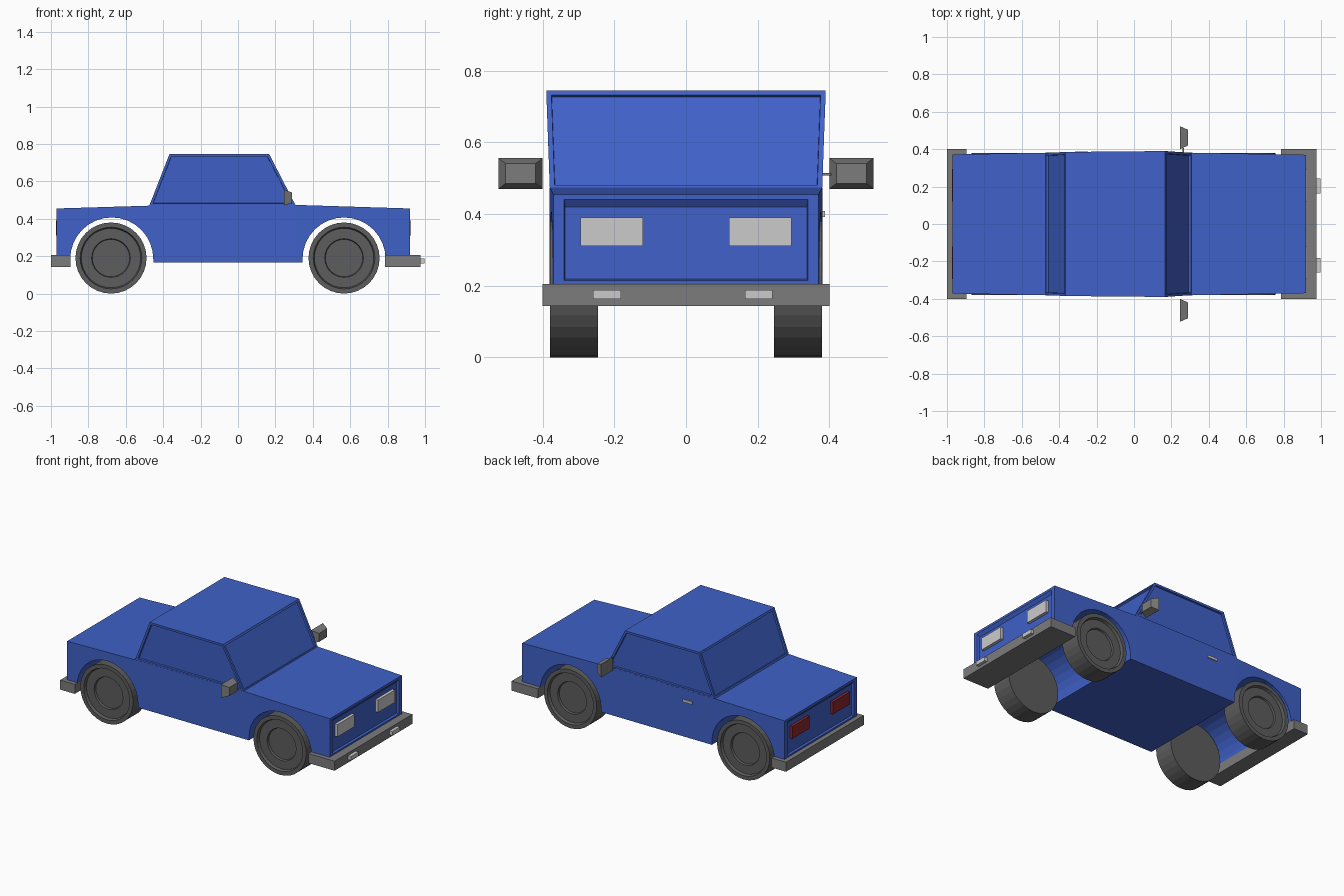
import bpy, bmesh, math
from mathutils import Matrix

if "Cube" in bpy.data.objects:
    bpy.data.objects.remove(bpy.data.objects["Cube"])


def material(name, rgb):
    m = bpy.data.materials.new(name)
    m.diffuse_color = (*rgb, 1)
    m.use_nodes = True
    m.node_tree.nodes["Principled BSDF"].inputs["Base Color"].default_value = m.diffuse_color
    return m


BLUE = material("blue_paint", (0.05, 0.12, 0.58))
RED = material("red_lens", (0.25, 0.02, 0.03))
GREY = material("trim_grey", (0.2, 0.2, 0.2))
DARK = material("tyre_grey", (0.11, 0.11, 0.11))


def finish(bm, name, mat=None):
    bm.normal_update()
    me = bpy.data.meshes.new(name)
    bm.to_mesh(me)
    bm.free()
    ob = bpy.data.objects.new(name, me)
    bpy.context.collection.objects.link(ob)
    if mat:
        me.materials.append(mat)
    return ob


def inset(bm, face, thickness, depth=0.0):
    bm.normal_update()
    bmesh.ops.inset_individual(bm, faces=[face], thickness=thickness, depth=depth,
                               use_even_offset=True)


def box(name, x, y, z, mat=None):
    bm = bmesh.new()
    size = [b - a for a, b in (x, y, z)]
    mid = [(a + b) / 2 for a, b in (x, y, z)]
    bmesh.ops.create_cube(bm, size=1, matrix=Matrix.Translation(mid) @ Matrix.Diagonal((*size, 1)))
    return finish(bm, name, mat)


def extrude_profile(points, width):
    bm = bmesh.new()
    f = bm.faces.new([bm.verts.new((x, -width, z)) for x, z in points])
    r = bmesh.ops.extrude_face_region(bm, geom=[f])
    verts = [v for v in r["geom"] if isinstance(v, bmesh.types.BMVert)]
    bmesh.ops.translate(bm, verts=verts, vec=(0, 2 * width, 0))
    bmesh.ops.recalc_face_normals(bm, faces=bm.faces)
    return bm


def arch(cx, flip):
    pts = [(cx + 0.222 * math.cos(math.pi * i / 16), 0.185 + 0.222 * math.sin(math.pi * i / 16))
           for i in range(16, -1, -1)]
    inner = (cx + 0.222 * flip, 0.165)
    return pts + [inner] if flip > 0 else [inner] + pts


# lower body with wheel arches running right across
profile = [(-0.97, 0.185)] + arch(-0.675, 1) + arch(0.567, -1) + [
    (0.92, 0.185), (0.92, 0.455), (0.31, 0.474), (-0.47, 0.47), (-0.97, 0.455)]
bm = extrude_profile(profile, 0.38)
for x in (-0.47, 0.31):
    bmesh.ops.bisect_plane(bm, geom=bm.verts[:] + bm.edges[:] + bm.faces[:],
                           plane_co=(x, 0, 0), plane_no=(1, 0, 0))
for v in bm.verts:
    over = max(0, v.co.x - 0.31, -0.47 - v.co.x)
    v.co.y = math.copysign(0.381 - 0.018 * over, v.co.y)
bm.normal_update()
# recessed nose and tail panels
for f in [f for f in bm.faces if abs(f.normal.x) > 0.99 and abs(f.calc_center_median().x) > 0.9]:
    inset(bm, f, 0.03)
    for v in f.verts:
        if v.co.z > 0.3:
            v.co.z = 0.44
    inset(bm, f, 0.003, -0.015)
    for v in f.verts:
        if v.co.z > 0.3:
            v.co.z = 0.42
finish(bm, "body", BLUE)

# cabin with recessed windows
bm = extrude_profile([(-0.475, 0.468), (0.31, 0.468), (0.167, 0.745), (-0.367, 0.745)], 0.38)
for v in bm.verts:
    if v.co.z > 0.6:
        v.co.y = math.copysign(0.39 if v.co.x > 0 else 0.385, v.co.y)
bm.normal_update()
for f in [f for f in bm.faces if abs(f.normal.z) < 0.8]:
    inset(bm, f, 0.014)
    inset(bm, f, 0.001, -0.012)
finish(bm, "cabin", BLUE)

# wheels with stepped hubs
for end, x in (("rear", -0.679), ("front", 0.567)):
    for side, s in (("right", -1), ("left", 1)):
        bm = bmesh.new()
        bmesh.ops.create_cone(bm, cap_ends=True, segments=32, radius1=0.19, radius2=0.19, depth=0.135)
        bm.normal_update()
        cap = max(bm.faces, key=lambda f: f.calc_center_median().z)
        for t, d in ((0.025, 0), (0.006, -0.018), (0.055, 0), (0.004, -0.012)):
            inset(bm, cap, t, d)
        bmesh.ops.transform(bm, verts=bm.verts, matrix=Matrix.Translation((x, s * 0.3125, 0.19))
                            @ Matrix.Rotation(-s * math.pi / 2, 4, 'X'))
        finish(bm, f"{end}_{side}_wheel", DARK)

# bumpers
box("rear_bumper", (-1.0, -0.895), (-0.4, 0.4), (0.143, 0.205), GREY)
box("front_bumper", (0.787, 0.975), (-0.4, 0.4), (0.143, 0.205), GREY)

for side, s in (("right", -1), ("left", 1)):
    # headlights and tail lights
    y = sorted((s * 0.12, s * 0.295))
    box(f"{side}_headlight", (0.895, 0.924), y, (0.31, 0.39))
    box(f"{side}_tail_light", (-0.973, -0.945), y, (0.31, 0.39), RED)
    # bumper lamps
    c = s * 0.212 - 0.009
    box(f"{side}_bumper_lamp", (0.96, 0.996), (c - 0.039, c + 0.039), (0.162, 0.188))
    # mirrors, tapering forward
    m = box(f"{side}_mirror", (0.245, 0.29), sorted((s * 0.4, s * 0.523)), (0.47, 0.556), GREY)
    for v in m.data.vertices:
        if v.co.x > 0.27:
            v.co.y += (s * 0.4615 - v.co.y) * 0.32
            v.co.z += (0.513 - v.co.z) * 0.36

# mirror stalk and door handle, left side
box("mirror_stalk", (0.258, 0.266), (0.37, 0.405), (0.507, 0.515), GREY)
box("door_handle", (-0.315, -0.245), (0.375, 0.388), (0.392, 0.408))
